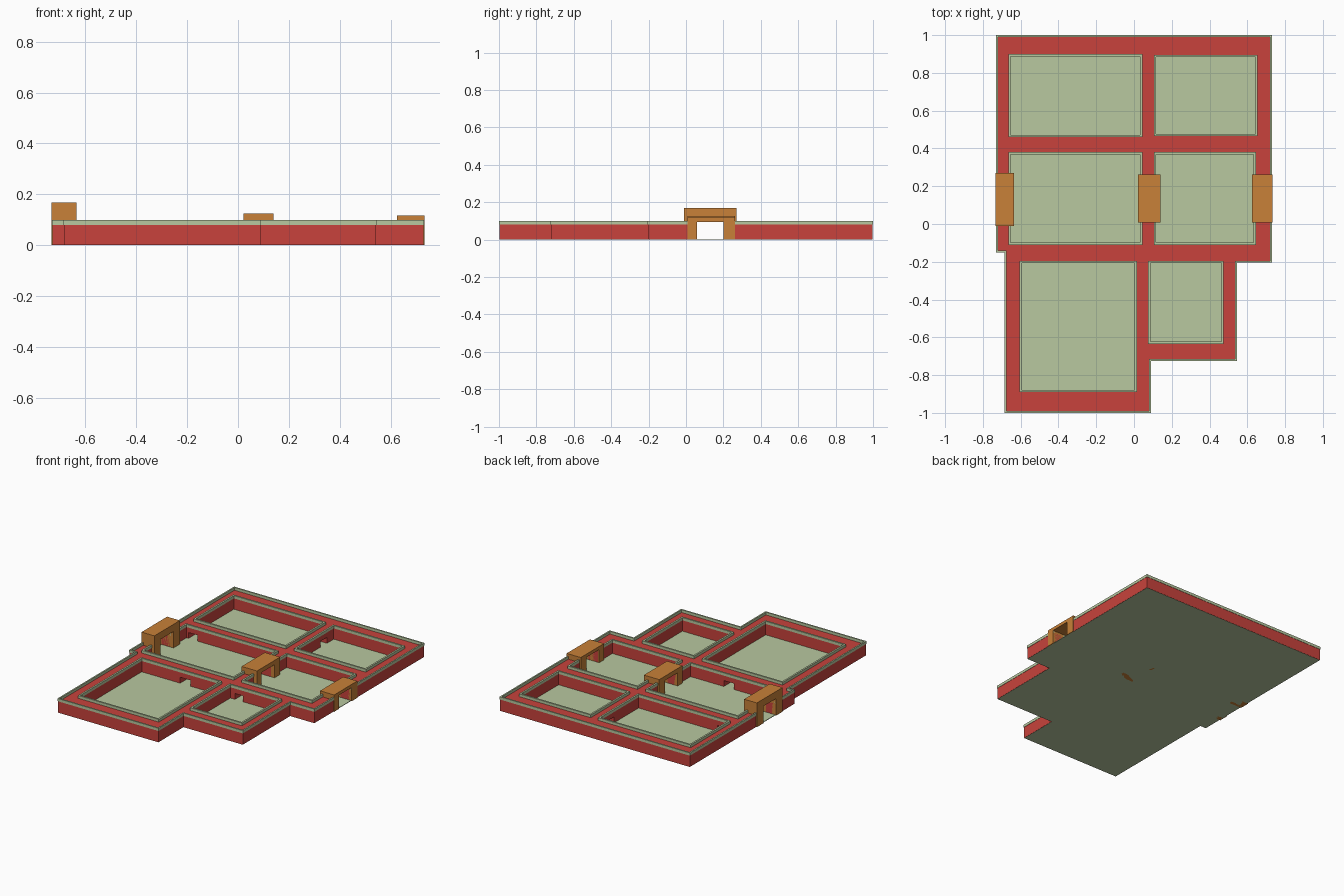
import bpy, bmesh
from mathutils import Vector

if "Cube" in bpy.data.objects:
    bpy.data.objects.remove(bpy.data.objects["Cube"])


def material(name, rgb):
    m = bpy.data.materials.new(name)
    m.diffuse_color = (*rgb, 1)
    m.use_nodes = True
    m.node_tree.nodes["Principled BSDF"].inputs["Base Color"].default_value = m.diffuse_color
    return m


RED = material("red", (0.58, 0.055, 0.045))
GREEN = material("sage", (0.48, 0.58, 0.35))
ORANGE = material("orange", (0.58, 0.22, 0.04))


def rect(x0, x1, y0, y1):
    return [(x0, y0), (x1, y0), (x1, y1), (x0, y1)]


def grow(loop, d):
    """Offset a right-angled counter-clockwise outline outwards by d."""
    out = []
    for i, p in enumerate(loop):
        a, b, c = Vector(loop[i - 1]), Vector(p), Vector(loop[(i + 1) % len(loop)])
        e, f = (b - a).normalized(), (c - b).normalized()
        out.append(tuple(b + d * (Vector((e.y, -e.x)) + Vector((f.y, -f.x)))))
    return out


def plate(name, loops, z0, z1, mat):
    """Extrude a flat outline, with further loops as holes."""
    cu = bpy.data.curves.new(name, 'CURVE')
    cu.dimensions, cu.fill_mode = '2D', 'BOTH'
    cu.extrude = (z1 - z0) / 2
    for loop in loops:
        s = cu.splines.new('POLY')
        s.points.add(len(loop) - 1)
        for p, (x, y) in zip(s.points, loop):
            p.co = (x, y, 0, 1)
        s.use_cyclic_u = True
    tmp = bpy.data.objects.new(name + "_curve", cu)
    bpy.context.collection.objects.link(tmp)
    bpy.context.view_layer.update()
    me = bpy.data.meshes.new_from_object(tmp.evaluated_get(bpy.context.evaluated_depsgraph_get()))
    bpy.data.objects.remove(tmp)
    bm = bmesh.new()
    bm.from_mesh(me)
    bmesh.ops.remove_doubles(bm, verts=bm.verts, dist=1e-4)
    bmesh.ops.recalc_face_normals(bm, faces=bm.faces)
    bmesh.ops.translate(bm, verts=bm.verts, vec=(0, 0, (z0 + z1) / 2))
    for f in bm.faces:
        f.smooth = False
    bm.to_mesh(me)
    bm.free()
    me.materials.clear()
    me.materials.append(mat)
    ob = bpy.data.objects.new(name, me)
    bpy.context.collection.objects.link(ob)
    return ob


def doorway_cutter(boxes):
    bm = bmesh.new()
    for x0, x1, y0, y1, z1 in boxes:
        z0 = -0.05
        r = bmesh.ops.create_cube(bm, size=1)
        for v in r['verts']:
            v.co = ((x0 + x1) / 2 + v.co.x * (x1 - x0), (y0 + y1) / 2 + v.co.y * (y1 - y0),
                    (z0 + z1) / 2 + v.co.z * (z1 - z0))
    me = bpy.data.meshes.new("doorway_cutter")
    bm.to_mesh(me)
    bm.free()
    ob = bpy.data.objects.new("doorway_cutter", me)
    bpy.context.collection.objects.link(ob)
    ob.hide_render = True
    ob.hide_set(True)
    return ob


# Floor plan
outline = [(-0.73, -0.15), (-0.685, -0.15), (-0.685, -1), (0.09, -1), (0.09, -0.725), (0.545, -0.725),
           (0.545, -0.205), (0.73, -0.205), (0.73, 1), (-0.73, 1)]
rooms = [rect(-0.655, 0.035, 0.47, 0.89), rect(0.115, 0.645, 0.475, 0.885),
         rect(-0.655, 0.035, -0.10, 0.37), rect(0.115, 0.635, -0.10, 0.37),
         rect(-0.595, 0.005, -0.88, -0.205), rect(0.085, 0.465, -0.625, -0.205)]

# Doorways: three tall ones under the frames, low ones between rooms
cutter = doorway_cutter([
    (-0.8, -0.6, 0.06, 0.20, 0.12), (0.0, 0.15, 0.06, 0.20, 0.12), (0.6, 0.8, 0.06, 0.20, 0.12),
    (-0.30, -0.22, -0.23, -0.08, 0.045), (0.12, 0.18, -0.23, -0.08, 0.045),
    (-0.64, -0.57, 0.34, 0.50, 0.045), (0.0, 0.15, 0.74, 0.81, 0.045)])

# Floor, walls and the raised lips along every wall edge
plate("floor", [grow(outline, -0.003)], 0, 0.004, GREEN)
parts = [plate("walls", [grow(outline, -0.002)] + rooms, 0.001, 0.08, RED),
         plate("outer_rim", [outline, grow(outline, -0.010)], 0.08, 0.099, GREEN)]
for i, r in enumerate(rooms):
    parts.append(plate(f"room_rim_{i + 1}", [grow(r, 0.010), grow(r, -0.002)], 0.08, 0.099, GREEN))
for ob in parts:
    mod = ob.modifiers.new("doorways", 'BOOLEAN')
    mod.operation, mod.solver, mod.object = 'DIFFERENCE', 'EXACT', cutter

# Door frames: U-shaped profile in y/z extruded along x
for name, x0, x1, y0, y1, top, head in [("left_door_frame", -0.733, -0.635, -0.01, 0.27, 0.168, 0.118),
                                        ("middle_door_frame", 0.022, 0.14, 0.008, 0.262, 0.125, 0.095),
                                        ("right_door_frame", 0.624, 0.732, 0.008, 0.262, 0.117, 0.095)]:
    profile = [(y0, 0), (0.06, 0), (0.06, head), (0.20, head), (0.20, 0), (y1, 0), (y1, top), (y0, top)]
    bm = bmesh.new()
    face = bm.faces.new([bm.verts.new((x0, y, z)) for y, z in profile])
    ext = bmesh.ops.extrude_face_region(bm, geom=[face], use_keep_orig=True)
    bmesh.ops.translate(bm, vec=(x1 - x0, 0, 0),
                        verts=[g for g in ext['geom'] if isinstance(g, bmesh.types.BMVert)])
    bmesh.ops.recalc_face_normals(bm, faces=bm.faces)
    me = bpy.data.meshes.new(name)
    bm.to_mesh(me)
    bm.free()
    me.materials.append(ORANGE)
    bpy.context.collection.objects.link(bpy.data.objects.new(name, me))
